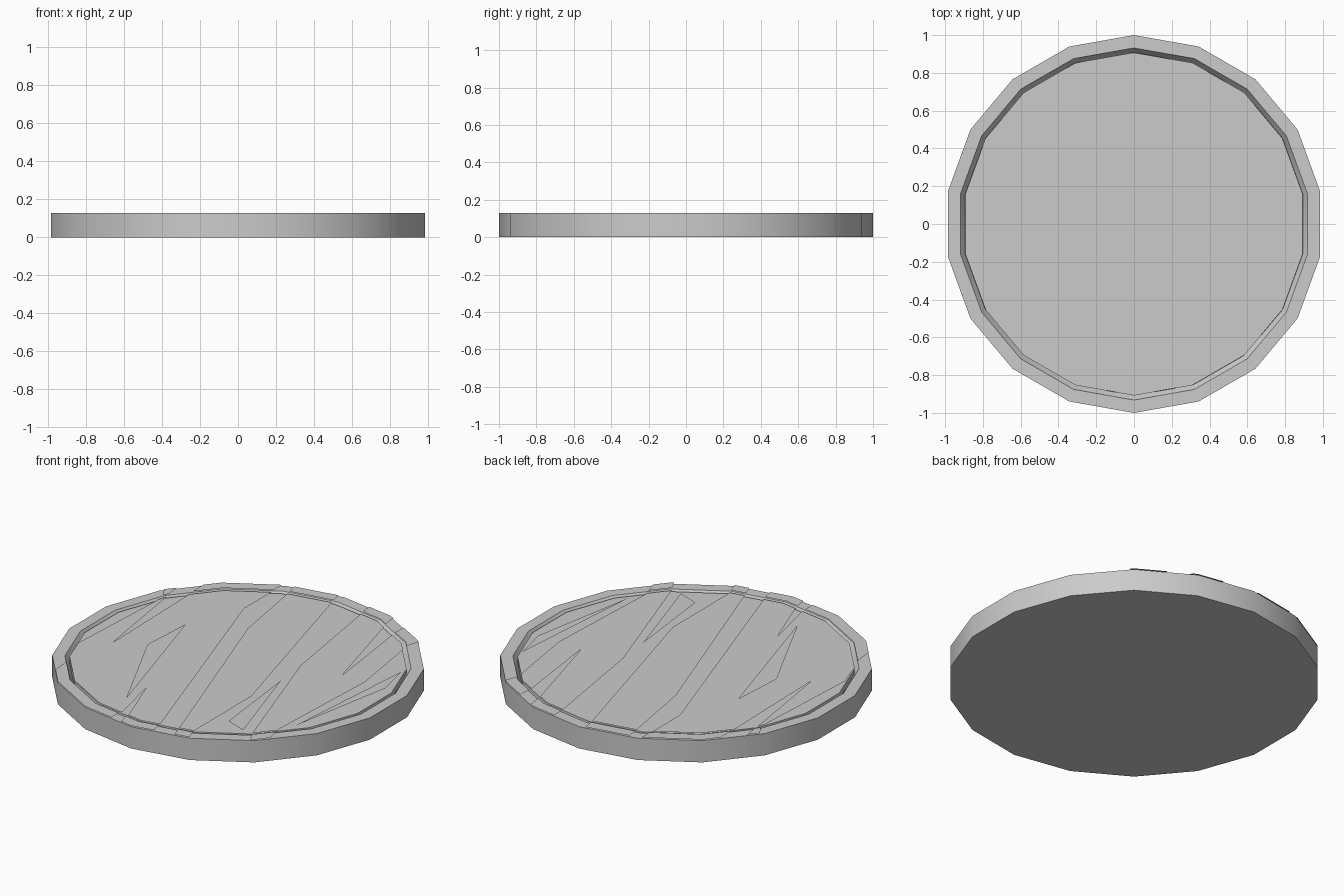
import bpy, bmesh, math

if "Cube" in bpy.data.objects:
    bpy.data.objects.remove(bpy.data.objects["Cube"])

SIDES, GAP = 18, 0.006         # polygon sides, height of the raised panels
RIM_Z, FLOOR_Z = 0.129, 0.125


def make(name, bm):
    me = bpy.data.meshes.new(name)
    bm.to_mesh(me)
    bm.free()
    ob = bpy.data.objects.new(name, me)
    bpy.context.collection.objects.link(ob)
    return ob


def ring(bm, r, z):
    return [bm.verts.new((r * math.cos(a), r * math.sin(a), z))
            for a in (math.pi / 2 + 2 * math.pi * i / SIDES for i in range(SIDES))]


def lathe(bm, profile, cap_start=False, cap_end=True):
    # faceted rings joined by quads
    rings = [ring(bm, r, z) for r, z in profile]
    for a, b in zip(rings, rings[1:]):
        for i in range(SIDES):
            j = (i + 1) % SIDES
            bm.faces.new((a[i], a[j], b[j], b[i]))
    if cap_end:
        bm.faces.new(rings[-1])
    if cap_start:
        bm.faces.new(rings[0][::-1])


# solid disc with a narrow groove inside the rim
bm = bmesh.new()
lathe(bm, [(1, 0), (1, RIM_Z), (0.932, RIM_Z), (0.908, 0.095), (0.907, FLOOR_Z)], True)
disc = make("disc_base", bm)
bpy.context.view_layer.objects.active = disc
disc.select_set(True)
bpy.ops.object.shade_smooth_by_angle(angle=math.radians(30))

# thin raised surface just above the rim and the floor
bm = bmesh.new()
lathe(bm, [(1, RIM_Z + GAP), (0.932, RIM_Z + GAP)], cap_end=False)
lathe(bm, [(0.908, FLOOR_Z + GAP)])
panels = make("raised_panels", bm)

# splinter shaped gaps in the raised surface
gaps = [
    [(-.34, .94), (-.36, .86), (-.36, .57), (.11, -.88), (.14, -.98),
     (.26, -.96), (.22, -.86), (-.2, .38), (-.28, .87), (-.29, .95)],
    [(-.05, 1), (-.02, .91), (.31, -.32), (.31, -.85), (.34, -.94),
     (.61, -.78), (.58, -.69), (.3, .16), (.19, .89), (.165, .97)],
    [(.34, .94), (.38, .84), (.555, .18), (.48, .77), (.46, .87)],
    [(.64, .77), (.63, .68), (.705, .18), (.67, -.58), (.68, -.73), (1.2, -.9), (1.2, .9)],
    [(-.67, .74), (-.69, -.19), (-.77, .62)],
    [(-.83, .54), (-.8, .44), (-.84, -.29), (-.75, -.55), (-.68, -.75), (-1.2, -.9), (-1.2, .8)],
    [(-.5, .22), (-.52, -.1), (-.23, -.71)],
    [(-.215, -.55), (-.145, -.87), (-.14, -.97), (-.06, -.99), (-.1, -.87)],
]
bm = bmesh.new()
for pts in gaps:
    vs = []
    for x, y in pts:
        k = 1.06 if math.hypot(x, y) > 0.96 else 1   # run past the rim
        vs.append(bm.verts.new((x * k, y * k, 0.05)))
    f = bm.faces.new(vs)
    f.normal_update()
    if f.normal.z > 0:
        f.normal_flip()
    ext = bmesh.ops.extrude_face_region(bm, geom=[f], use_keep_orig=True)["geom"]
    bmesh.ops.translate(bm, vec=(0, 0, 0.2),
                        verts=[v for v in ext if isinstance(v, bmesh.types.BMVert)])
bmesh.ops.recalc_face_normals(bm, faces=bm.faces)
cutter = make("gap_cutter", bm)

mod = panels.modifiers.new("gaps", 'BOOLEAN')
mod.operation, mod.solver, mod.object = 'DIFFERENCE', 'EXACT', cutter
bpy.context.view_layer.objects.active = panels
bpy.ops.object.modifier_apply(modifier=mod.name)
bpy.data.objects.remove(cutter)

# keep only the flat panel faces, without leftovers of the cutters
bm = bmesh.new()
bm.from_mesh(panels.data)
bm.normal_update()
junk = [f for f in bm.faces
        if abs(f.normal.z) < 0.9 or abs(f.calc_center_median().z - 0.133) > 0.01]
bmesh.ops.delete(bm, geom=junk, context='FACES')
bm.to_mesh(panels.data)
bm.free()

# small loose splinters lying inside the wide gaps
bm = bmesh.new()
for pts in ([(.325, -.06), (.39, -.645), (.52, -.695)],
            [(.79, .4), (.715, -.5), (.84, .18)]):
    bm.faces.new([bm.verts.new((x, y, FLOOR_Z + GAP)) for x, y in pts])
make("splinters", bm)
